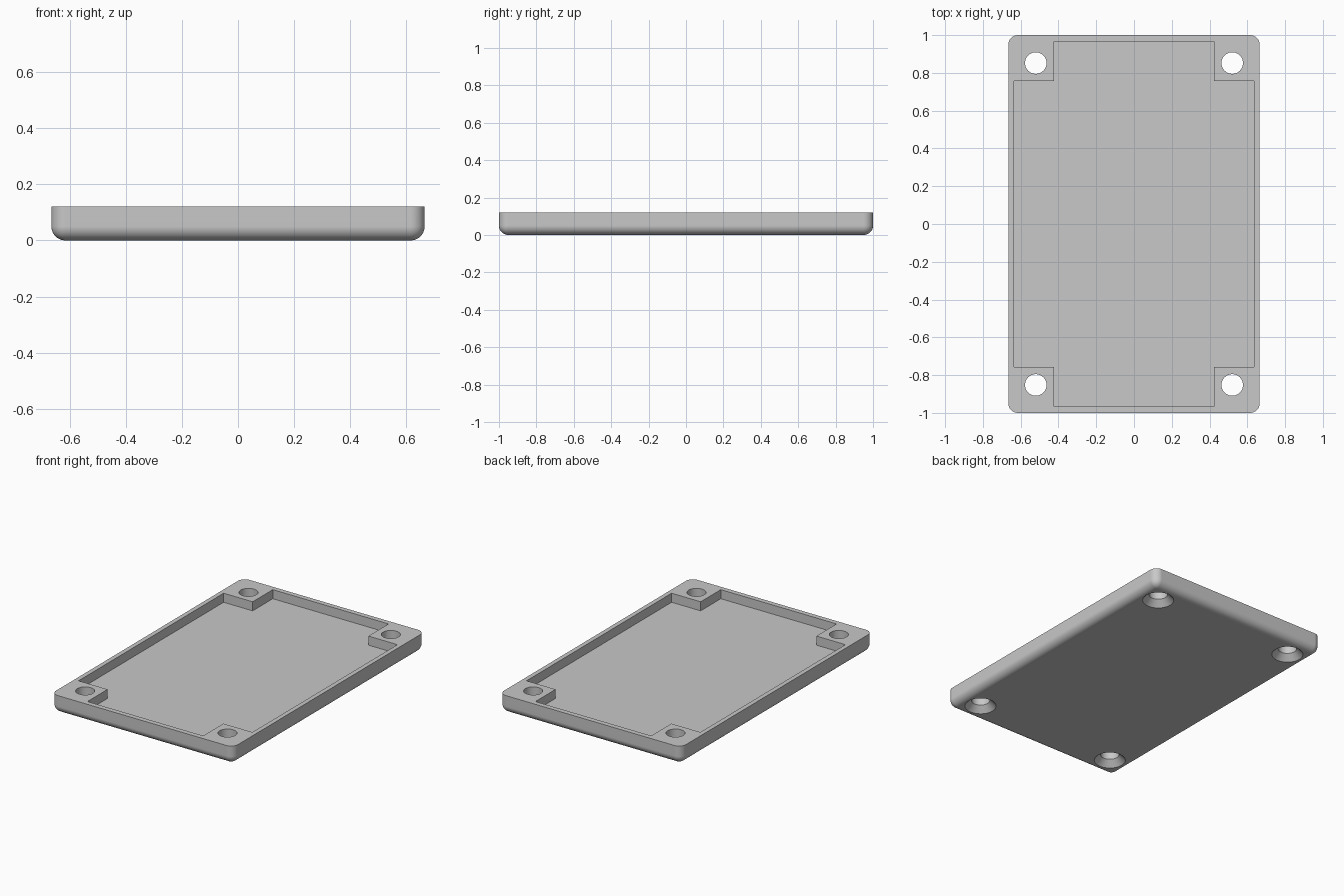
import bpy, bmesh, math
from mathutils import Vector

if "Cube" in bpy.data.objects:
    bpy.data.objects.remove(bpy.data.objects["Cube"], do_unlink=True)

HALF_X, HALF_Y, HEIGHT, ROUND = 0.665, 1.0, 0.12, 0.05
FLOOR = 0.06
POCKET_X, POCKET_Y = 0.635, 0.967     # pocket walls
BOSS_X, BOSS_Y = 0.423, 0.757         # inner corners of the screw bosses
HOLE_X, HOLE_Y = 0.52, 0.852
HOLE_R, SINK_R, SINK_DEPTH = 0.057, 0.096, 0.04

grey = bpy.data.materials.new("mid grey")
grey.use_nodes = True
colour = (0.58, 0.58, 0.58, 1)
grey.diffuse_color = colour
grey.node_tree.nodes["Principled BSDF"].inputs["Base Color"].default_value = colour


def make_object(name, bm):
    bmesh.ops.recalc_face_normals(bm, faces=bm.faces[:])
    mesh = bpy.data.meshes.new(name)
    bm.to_mesh(mesh)
    bm.free()
    mesh.materials.append(grey)
    obj = bpy.data.objects.new(name, mesh)
    bpy.context.collection.objects.link(obj)
    return obj


def cut(target, cutter):
    """Subtract the cutter from the target, then discard it."""
    cutter.hide_render = True
    mod = target.modifiers.new("cut", "BOOLEAN")
    mod.operation = "DIFFERENCE"
    mod.solver = "EXACT"
    mod.object = cutter
    bpy.context.view_layer.objects.active = target
    bpy.ops.object.modifier_apply(modifier=mod.name)
    bpy.data.objects.remove(cutter, do_unlink=True)


# Tray: a block with rounded sides and a rounded underside
bm = bmesh.new()
bmesh.ops.create_cube(bm, size=1)
for v in bm.verts:
    v.co = Vector((v.co.x * 2 * HALF_X, v.co.y * 2 * HALF_Y, (v.co.z + 0.5) * HEIGHT))
edges = [e for e in bm.edges if min(v.co.z for v in e.verts) < HEIGHT / 2]
bmesh.ops.bevel(bm, geom=edges, offset=ROUND, offset_type="OFFSET",
                segments=10, profile=0.5, affect="EDGES")
tray = make_object("tray", bm)

# Pocket: a cross-shaped recess that leaves a boss in each corner
bm = bmesh.new()
outline = []
for sx, sy in ((1, 1), (-1, 1), (-1, -1), (1, -1)):
    corner = [(POCKET_X, BOSS_Y), (BOSS_X, BOSS_Y), (BOSS_X, POCKET_Y)]
    if sx * sy < 0:
        corner.reverse()
    outline += [(sx * x, sy * y) for x, y in corner]
face = bm.faces.new([bm.verts.new((x, y, FLOOR)) for x, y in outline])
extruded = bmesh.ops.extrude_face_region(bm, geom=[face])
bmesh.ops.translate(bm, vec=(0, 0, HEIGHT),
                    verts=[g for g in extruded["geom"] if isinstance(g, bmesh.types.BMVert)])
cut(tray, make_object("pocket_cutter", bm))

# Screw holes: straight bores, countersunk from below
bm = bmesh.new()
extra = 0.02
profile = [(SINK_R + extra * (SINK_R - HOLE_R) / SINK_DEPTH, -extra),
           (HOLE_R, SINK_DEPTH), (HOLE_R, HEIGHT + extra)]
SIDES = 48
for cx in (-HOLE_X, HOLE_X):
    for cy in (-HOLE_Y, HOLE_Y):
        rings = []
        for r, z in profile:
            angles = [math.tau * i / SIDES for i in range(SIDES)]
            rings.append([bm.verts.new((cx + r * math.cos(a), cy + r * math.sin(a), z))
                          for a in angles])
        for low, high in zip(rings, rings[1:]):
            for i in range(SIDES):
                j = (i + 1) % SIDES
                bm.faces.new((low[i], low[j], high[j], high[i]))
        bm.faces.new(rings[0][::-1])
        bm.faces.new(rings[-1])
cut(tray, make_object("screw_hole_cutter", bm))

# Smooth rounds, crisp edges and flat large faces
bpy.ops.object.select_all(action="DESELECT")
tray.select_set(True)
bpy.context.view_layer.objects.active = tray
bpy.ops.object.shade_smooth_by_angle(angle=math.radians(30))
weighted = tray.modifiers.new("even_shading", "WEIGHTED_NORMAL")
weighted.keep_sharp = True
